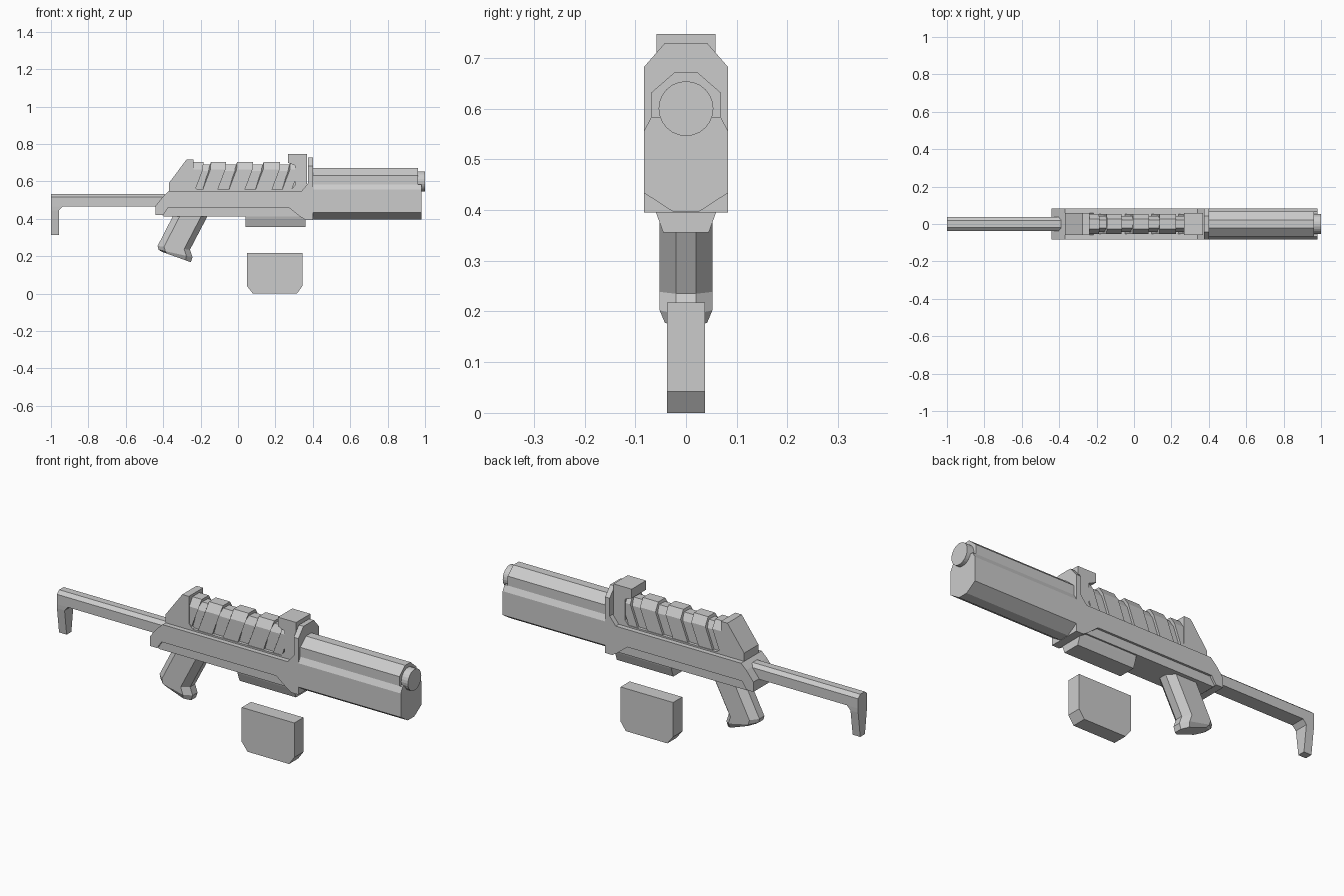
import bpy, bmesh, math

if "Cube" in bpy.data.objects:
    bpy.data.objects.remove(bpy.data.objects["Cube"])


def loft(name, rings):
    """Join equal-length rings of points into a closed solid."""
    bm = bmesh.new()
    vs = [[bm.verts.new(p) for p in r] for r in rings]
    n = len(rings[0])
    for a, b in zip(vs, vs[1:]):
        for i in range(n):
            j = (i + 1) % n
            bm.faces.new((a[i], a[j], b[j], b[i]))
    bm.faces.new(vs[0])
    bm.faces.new(vs[-1])
    bmesh.ops.recalc_face_normals(bm, faces=bm.faces)
    me = bpy.data.meshes.new(name)
    bm.to_mesh(me)
    bm.free()
    ob = bpy.data.objects.new(name, me)
    bpy.context.collection.objects.link(ob)
    return ob


def side_plate(name, profile, half):
    """Side (x, z) profile extruded across y."""
    return loft(name, [[(x, y, z) for x, z in profile] for y in (-half, half)])


def mirror(half):
    """Right half of a (y, z) section, bottom to top, made symmetric."""
    return half + [(-y, z) for y, z in reversed(half)]


def bar(name, half, x0, x1, shift=lambda z: 0):
    """Symmetric (y, z) section run along x; shift slants it by height."""
    return loft(name, [[(x + shift(z), y, z) for y, z in mirror(half)] for x in (x0, x1)])


# Receiver: wide side plates bridging a narrower underside
side_plate("receiver", [
    (-.44, .42), (-.44, .47), (-.40, .52), (-.37, .548), (.34, .548), (.374, .59),
    (.40, .59), (.40, .395), (.36, .395), (.335, .41), (.275, .458),
    (-.375, .458), (-.40, .42)], .083)
side_plate("receiver_underside", [(-.41, .425), (-.395, .412), (.37, .412), (.37, .47), (-.41, .47)], .072)
bar("front_collar", [(.083, .55), (.083, .682), (.042, .729)], .374, .40)

# Upper frame: rear block, low rail, front post with overhanging sight
side_plate("upper_frame", [
    (-.37, .54), (-.37, .59), (-.275, .718), (-.238, .718), (-.238, .58), (-.217, .556),
    (.285, .556), (.305, .58), (.305, .685), (.267, .70), (.267, .747),
    (.37, .747), (.37, .54)], .058)

# Slanted ribs around the core
def slant(z):
    return min(0, (z - .67) * .38)

bar("rib_core", [(.042, .55), (.042, .655), (.022, .69)], -.25, .32)
for i, (a, b) in enumerate([(-.24, -.185), (-.145, -.065), (-.005, .08), (.137, .225), (.28, .33)]):
    bar(f"rib_{i + 1}", [(.054, .55), (.054, .665), (.028, .705)], a, b, slant)

# Barrel: lower shroud, upper tube, round muzzle
bar("barrel_shroud", [(.026, .397), (.083, .434), (.083, .556), (.068, .584)], .39, .98)
bar("barrel_upper", [(.068, .55), (.068, .632), (.022, .672)], .39, .962)
circle = [(.054 * math.cos(t * math.tau / 24), .6 + .054 * math.sin(t * math.tau / 24)) for t in range(24)]
loft("muzzle", [[(x, y, z) for y, z in circle] for x in (.95, 1.0)])

# Magazine well, tapering downwards, and detached magazine
loft("magazine_well", [[(.04, -w, z), (.36, -w, z), (.36, w, z), (.04, w, z)]
                       for w, z in ((.065, .415), (.061, .40), (.045, .356))])
side_plate("magazine", [(.08, 0), (.315, 0), (.345, .042), (.345, .218), (.047, .218), (.047, .042)], .037)

# Pistol grip: chamfered sections from top to bottom (back x, z, front x, z, half width)
rings = []
for xb, zb, xf, zf, w in [(-.34, .43, -.155, .43, .052), (-.43, .255, -.257, .235, .052),
                          (-.425, .235, -.243, .195, .052), (-.41, .225, -.252, .168, .042)]:
    ring = []
    for t, y in [(0, .02), (.2, 1), (.82, 1), (1, .02)]:
        ring.append((xb + (xf - xb) * t, min(y, w), zb + (zf - zb) * t))
    rings.append(ring + [(x, -y, z) for x, y, z in reversed(ring)])
loft("grip", rings)

# Stock: chamfered beam and narrowing end leg
bar("stock_beam", [(.037, .467), (.037, .517), (.018, .533)], -1.0, -.39)
loft("stock_leg", [[(-1, -w, z), (x, -w, z), (x, w, z), (-1, w, z)]
                   for x, w, z in ((-.935, .037, .48), (-.937, .037, .467), (-.957, .036, .445), (-.957, .019, .315))])
